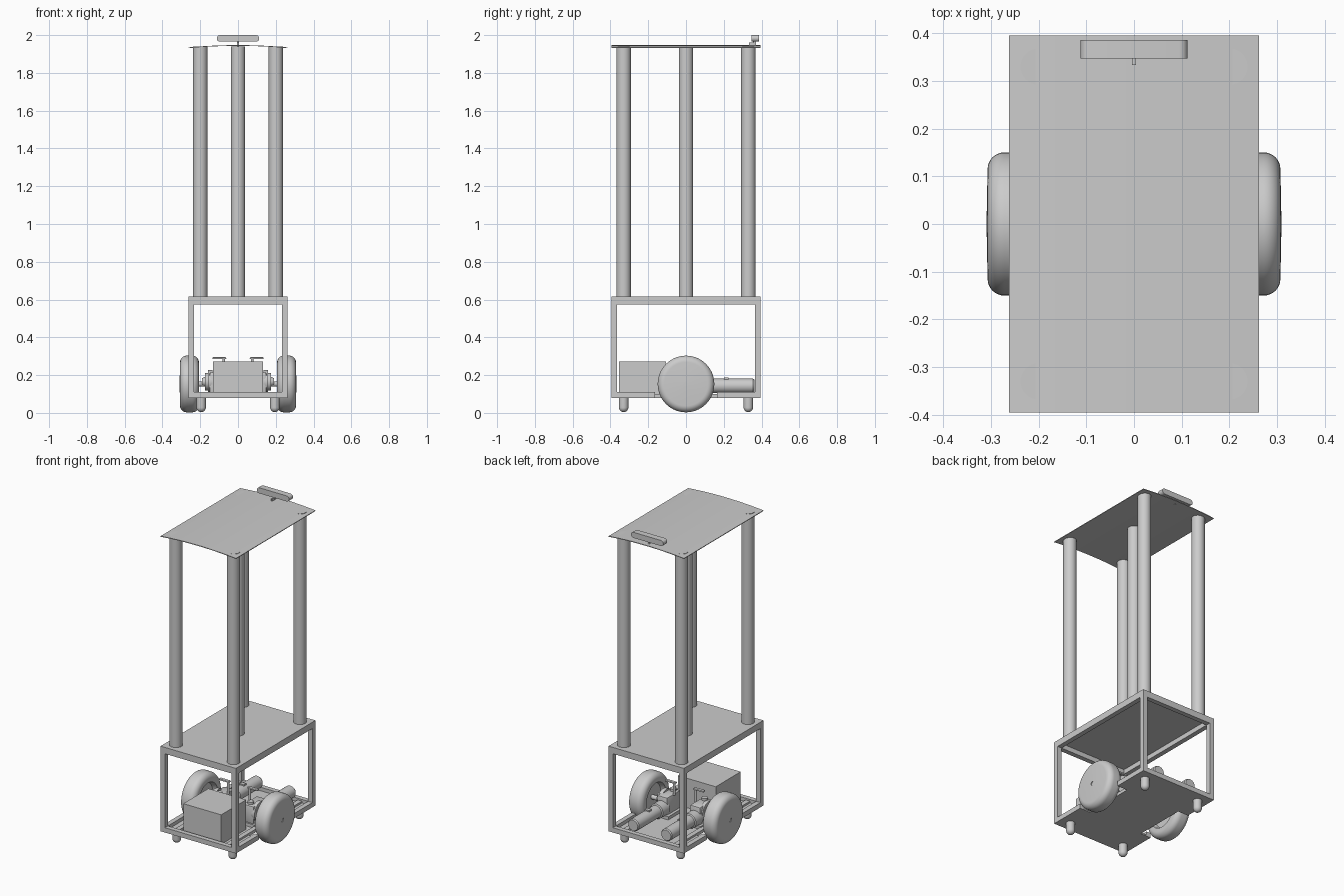
import bpy, bmesh, math
from mathutils import Vector

cube = bpy.data.objects.get("Cube")
if cube:
    bpy.data.objects.remove(cube, do_unlink=True)

grey = bpy.data.materials.new("plain grey")
grey.use_nodes = True
COLOUR = (0.6, 0.6, 0.6, 1)
grey.diffuse_color = COLOUR
grey.node_tree.nodes["Principled BSDF"].inputs["Base Color"].default_value = COLOUR


def finish(name, bm, smooth=False):
    bmesh.ops.recalc_face_normals(bm, faces=bm.faces)
    mesh = bpy.data.meshes.new(name)
    bm.to_mesh(mesh)
    bm.free()
    obj = bpy.data.objects.new(name, mesh)
    bpy.context.collection.objects.link(obj)
    mesh.materials.append(grey)
    if smooth:
        bpy.ops.object.select_all(action='DESELECT')
        obj.select_set(True)
        bpy.context.view_layer.objects.active = obj
        bpy.ops.object.shade_smooth_by_angle(angle=math.radians(35))
    return obj


def box(name, lo, hi, bevel=0):
    bm = bmesh.new()
    bmesh.ops.create_cube(bm, size=1)
    lo, hi = Vector(lo), Vector(hi)
    for v in bm.verts:
        v.co = (lo + hi) / 2 + Vector(a * b for a, b in zip(v.co, hi - lo))
    if bevel:
        bmesh.ops.bevel(bm, geom=bm.edges[:], offset=bevel, segments=2,
                        affect='EDGES', profile=0.5)
    return finish(name, bm, bevel > 0)


def lathe(name, profile, origin, axis='Z', steps=40):
    """Spin (radius, distance) points round an axis through origin."""
    bm = bmesh.new()
    verts = [bm.verts.new((r, 0, d)) for r, d in profile]
    edges = [bm.edges.new(pair) for pair in zip(verts, verts[1:])]
    bmesh.ops.spin(bm, geom=verts + edges, axis=(0, 0, 1), cent=(0, 0, 0),
                   angle=math.tau, steps=steps)
    bmesh.ops.remove_doubles(bm, verts=bm.verts, dist=1e-5)
    direction = {'X': (1, 0, 0), '-X': (-1, 0, 0), 'Y': (0, 1, 0), 'Z': (0, 0, 1)}[axis]
    turn = Vector((0, 0, 1)).rotation_difference(Vector(direction))
    for v in bm.verts:
        v.co = turn @ v.co + Vector(origin)
    return finish(name, bm, True)


def rod(name, origin, radius, length, axis='Z', steps=32):
    return lathe(name, [(0, 0), (radius, 0), (radius, length), (0, length)],
                 origin, axis, steps)


def extrude(name, outline, low, high, axis='Z'):
    """Extrude a flat outline along z, or along y for an x-z outline."""
    place = (lambda a, b, c: (a, b, c)) if axis == 'Z' else (lambda a, b, c: (a, c, b))
    bm = bmesh.new()
    face = bm.faces.new([bm.verts.new(place(a, b, low)) for a, b in outline])
    new = bmesh.ops.extrude_face_region(bm, geom=[face])["geom"]
    bmesh.ops.translate(bm, vec=place(0, 0, high - low),
                        verts=[g for g in new if isinstance(g, bmesh.types.BMVert)])
    return finish(name, bm, axis == 'Y')


def arc(cx, cy, radius, start, end, count=8):
    angles = [math.radians(start + (end - start) * i / count) for i in range(count + 1)]
    return [(cx + radius * math.cos(a), cy + radius * math.sin(a)) for a in angles]


W, D, T = 0.262, 0.395, 0.03          # frame half width, half depth, bar size
LOW, HIGH = 0.08, 0.615               # frame bottom and top
NOTCH, INNER = 0.165, 0.19            # wheel opening
AXLE = 0.153
SIDES = (("left", 1), ("right", -1))
ENDS = (("front", -1), ("back", 1))

# Floor with wheel openings, and the upper deck
half = [(W, -D), (W, -NOTCH), (INNER, -NOTCH), (INNER, NOTCH), (W, NOTCH), (W, D)]
extrude("floor_plate", half + [(-x, -y) for x, y in half], LOW, LOW + 0.008)
box("upper_deck", (-W, -D, HIGH - 0.01), (W, D, HIGH))


def side_box(name, s, lo, hi, bevel=0):
    xs = sorted((s * lo[0], s * hi[0]))
    return box(name, (xs[0], *lo[1:]), (xs[1], *hi[1:]), bevel)


# Frame bars
for end, e in ENDS:
    y0, y1 = sorted((e * D, e * (D - T)))
    box(end + "_lower_bar", (-W, y0, LOW), (W, y1, LOW + T))
    box(end + "_upper_bar", (-W, y0, HIGH - 0.04), (W, y1, HIGH))
for side, s in SIDES:
    side_box(side + "_upper_bar", s, (W - T, -D, HIGH - 0.04), (W, D, HIGH))
    side_box(side + "_inner_bar", s, (INNER - T, -D + T, LOW), (INNER, D - T, LOW + 0.02))
    for end, e in ENDS:
        tag = f"{end}_{side}_"
        y0, y1 = sorted((e * D, e * (D - T)))
        side_box(tag + "corner_leg", s, (W - T, y0, LOW), (W, y1, HIGH))
        y0, y1 = sorted((e * D, e * NOTCH))
        side_box(tag + "lower_bar", s, (W - T, y0, LOW), (W, y1, LOW + T))
        # Rounded feet and tall posts
        foot = [(r, z) for r, z in arc(0, 0.025, 0.025, -90, 0)] + [(0.025, 0.08), (0, 0.08)]
        lathe(tag + "foot", foot, (s * 0.195, e * 0.33, 0.004))
        rod(tag + "post", (s * 0.2, e * 0.33, HIGH), 0.038, 1.3245)
rod("centre_post", (0, 0, HIGH), 0.038, 1.325)

# Gently arched top plate
xs = [W * (i / 12 - 1) for i in range(25)]
top = [(x, 1.947 - 0.012 * (x / W) ** 2) for x in xs]
extrude("top_plate", top + [(x, z - 0.004) for x, z in reversed(top)], -D, D, 'Y')

# Sensor bar on a small stand
bar = arc(0.095, 1.9825, 0.0175, -90, 90) + arc(-0.095, 1.9825, 0.0175, 90, 270)
extrude("sensor_bar", bar, 0.347, 0.386, 'Y')
rod("sensor_stem", (0, 0.362, 1.94), 0.006, 0.03)
box("sensor_foot", (-0.004, 0.333, 1.944), (0.004, 0.37, 1.962))

# Battery
box("battery", (-0.132, -0.355, LOW + 0.008), (0.132, -0.107, 0.273))

for side, s in SIDES:
    axis = 'X' if s > 0 else '-X'
    # Wheel: rounded tyre, dished on the inner side, with a hub bore outside
    tyre = ([(0, 0.235), (0.03, 0.235), (0.085, 0.235), (0.095, 0.207)]
            + [(r, d) for r, d in arc(0.115, 0.242, 0.035, -90, 0)]
            + [(r, d) for r, d in arc(0.115, 0.272, 0.035, 0, 90)]
            + [(0.012, 0.309), (0.012, 0.3), (0, 0.3)])
    lathe(side + "_wheel", tyre, (0, 0, AXLE), axis, 56)
    rod(side + "_axle", (s * 0.14, 0, AXLE), 0.014, 0.165, axis, 24)
    # Gearbox with stepped flange
    flange = [(0, 0.135), (0.062, 0.135), (0.062, 0.158), (0.046, 0.16),
              (0.046, 0.174), (0.024, 0.176), (0.02, 0.19), (0, 0.19)]
    lathe(side + "_gear_flange", flange, (0, 0, 0.165), axis)
    side_box(side + "_gearbox", s, (0.078, -0.06, 0.1), (0.15, 0.075, 0.215), 0.008)
    side_box(side + "_gearbox_foot", s, (0.06, -0.07, 0.088), (0.165, 0.09, 0.108))
    # Motor running backwards
    motor = [(0, 0.06), (0.046, 0.06), (0.046, 0.13), (0.038, 0.134),
             (0.038, 0.355), (0.033, 0.362), (0, 0.362)]
    lathe(side + "_motor", motor, (s * 0.115, 0, 0.143), 'Y')
    side_box(side + "_motor_terminal", s, (0.1, 0.2, 0.175), (0.13, 0.225, 0.188))
    # Release lever
    rod(side + "_lever_pin", (s * 0.075, 0.01, 0.21), 0.007, 0.078, 'Z', 16)
    side_box(side + "_lever_handle", s, (0.062, 0, 0.284), (0.135, 0.02, 0.295), 0.004)
    rod(side + "_gear_cap", (s * 0.11, -0.03, 0.21), 0.018, 0.02, 'Z', 20)
